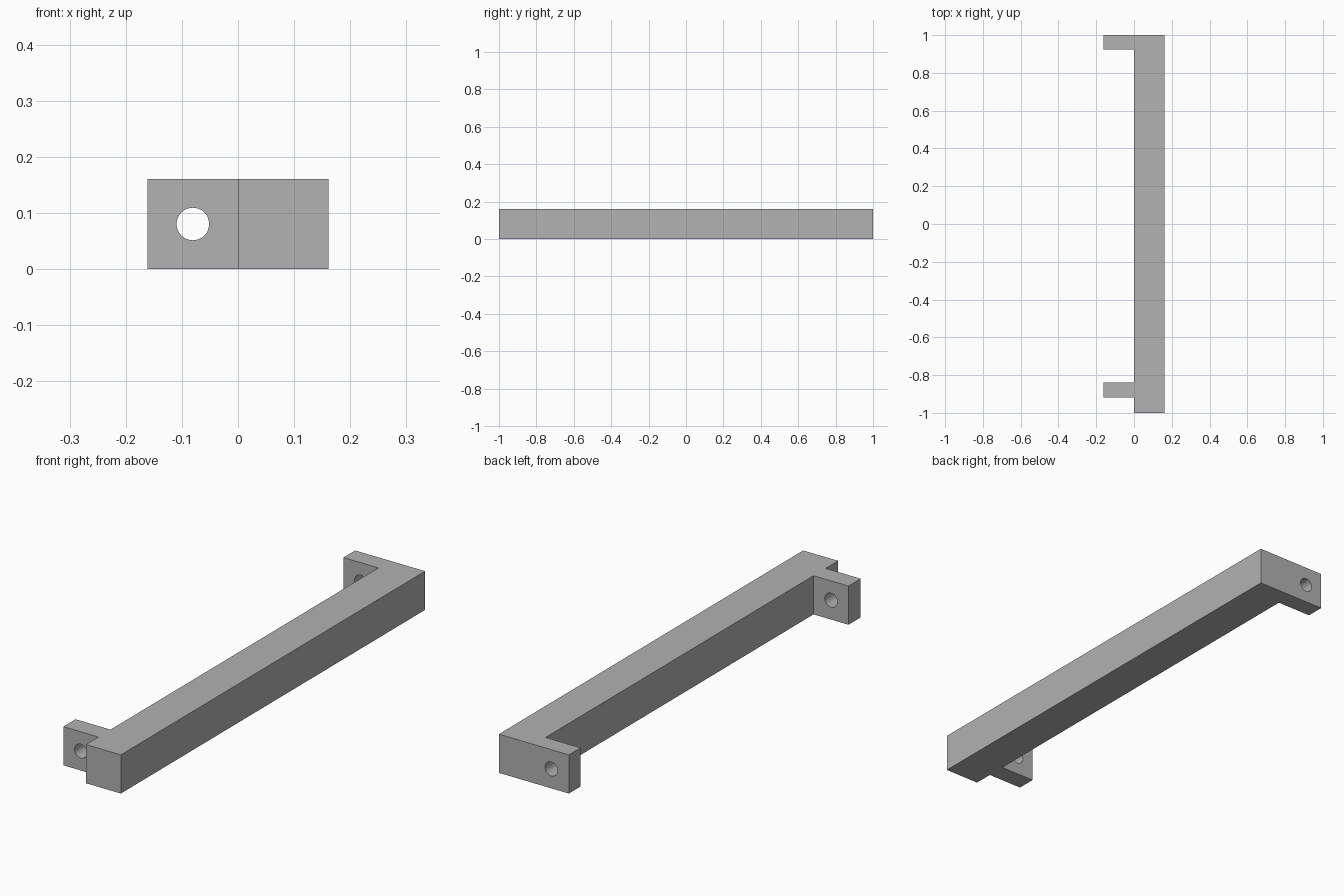
import bpy
import bmesh
from math import radians

if "Cube" in bpy.data.objects:
    bpy.data.objects.remove(bpy.data.objects["Cube"], do_unlink=True)

HALF = 0.161      # half width, also the height of the bar
HOLE_R = 0.029

grey = bpy.data.materials.new("plain grey")
grey.use_nodes = True
colour = (0.445, 0.445, 0.445, 1)
grey.diffuse_color = colour
grey.node_tree.nodes["Principled BSDF"].inputs["Base Color"].default_value = colour

# Bar with two mounting tabs: plan outline, extruded upwards
outline = [(HALF, -1), (HALF, 1), (-HALF, 1), (-HALF, 0.923), (0, 0.923),
           (0, -0.838), (-HALF, -0.838), (-HALF, -0.918), (0, -0.918), (0, -1)]
bm = bmesh.new()
base = bm.faces.new([bm.verts.new((x, y, 0)) for x, y in outline])
top = bmesh.ops.extrude_face_region(bm, geom=[base])["geom"]
bmesh.ops.translate(bm, vec=(0, 0, HALF),
                    verts=[v for v in top if isinstance(v, bmesh.types.BMVert)])
bmesh.ops.recalc_face_normals(bm, faces=bm.faces)
mesh = bpy.data.meshes.new("handle_bar")
bm.to_mesh(mesh)
bm.free()
mesh.materials.append(grey)
bar = bpy.data.objects.new("handle_bar", mesh)
bpy.context.collection.objects.link(bar)

# Screw hole through both tabs
bpy.ops.mesh.primitive_cylinder_add(vertices=40, radius=HOLE_R, depth=3,
                                    location=(-HALF / 2, 0, HALF / 2),
                                    rotation=(radians(90), 0, 0))
drill = bpy.context.object
drill.name = "hole_cutter"
drill.hide_render = True
drill.data.materials.append(grey)

cut = bar.modifiers.new("screw_holes", "BOOLEAN")
cut.operation = "DIFFERENCE"
cut.solver = "EXACT"
cut.object = drill

bpy.ops.object.select_all(action="DESELECT")
bar.select_set(True)
bpy.context.view_layer.objects.active = bar
bpy.ops.object.modifier_apply(modifier=cut.name)
bpy.data.objects.remove(drill, do_unlink=True)

# Smooth hole walls, sharp block edges
bpy.ops.object.shade_smooth_by_angle(angle=radians(30))
